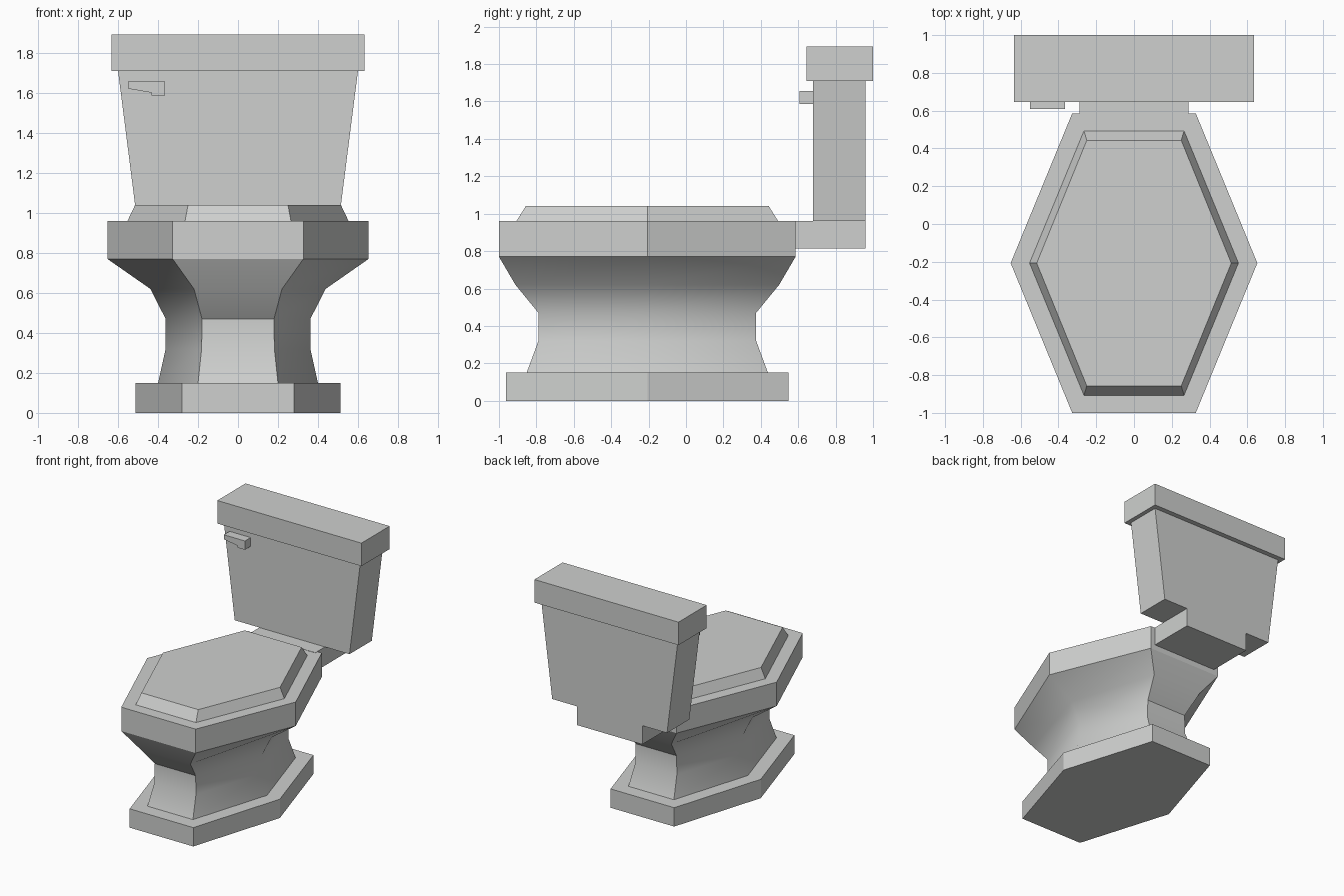
import bpy, bmesh, math

cube = bpy.data.objects.get("Cube")
if cube:
    bpy.data.objects.remove(cube, do_unlink=True)

porcelain = bpy.data.materials.new("grey_porcelain")
porcelain.use_nodes = True
GREY = (0.62, 0.63, 0.62, 1)
porcelain.diffuse_color = GREY
porcelain.node_tree.nodes["Principled BSDF"].inputs["Base Color"].default_value = GREY

BOWL_Y = -0.207  # centre of the hexagonal parts


def loft(name, rings, smooth=False):
    """Skin a stack of point rings and cap both ends."""
    bm = bmesh.new()
    loops = [[bm.verts.new(p) for p in ring] for ring in rings]
    n = len(loops[0])
    for low, high in zip(loops, loops[1:]):
        for i in range(n):
            j = (i + 1) % n
            bm.faces.new((low[i], low[j], high[j], high[i]))
    bm.faces.new(loops[0][::-1])
    bm.faces.new(loops[-1])
    bmesh.ops.recalc_face_normals(bm, faces=bm.faces)
    mesh = bpy.data.meshes.new(name)
    bm.to_mesh(mesh)
    bm.free()
    mesh.materials.append(porcelain)
    obj = bpy.data.objects.new(name, mesh)
    bpy.context.collection.objects.link(obj)
    if smooth:
        bpy.ops.object.select_all(action="DESELECT")
        obj.select_set(True)
        bpy.context.view_layer.objects.active = obj
        bpy.ops.object.shade_smooth_by_angle(angle=math.radians(38))
    return obj


def hexagon(z, mid, end, half):
    """Long hexagon: half width at the middle and ends, half length."""
    return [(x, BOWL_Y + y, z) for x, y in (
        (-end, -half), (end, -half), (mid, 0), (end, half), (-end, half), (-mid, 0))]


def rect(z, half_x, y0, y1):
    return [(-half_x, y0, z), (half_x, y0, z), (half_x, y1, z), (-half_x, y1, z)]


# Floor plinth, waisted pedestal, rim and closed lid
loft("base_plinth", [hexagon(z, 0.513, 0.28, 0.755) for z in (0, 0.15)])
loft("pedestal_bowl", [
    hexagon(0.15, 0.40, 0.20, 0.645),
    hexagon(0.32, 0.362, 0.182, 0.582),
    hexagon(0.47, 0.362, 0.18, 0.582),
    hexagon(0.62, 0.438, 0.22, 0.705),
    hexagon(0.77, 0.653, 0.327, 0.793)], smooth=True)
loft("bowl_rim", [hexagon(z, 0.653, 0.327, 0.793) for z in (0.77, 0.96)])
loft("seat_lid", [hexagon(0.96, 0.553, 0.265, 0.70),
                  hexagon(1.04, 0.515, 0.25, 0.65)], smooth=True)

# Cistern on its bracket
loft("tank_bracket", [rect(z, 0.288, 0.56, 0.96) for z in (0.813, 0.962)])
loft("tank", [rect(0.962, 0.505, 0.68, 0.96), rect(1.71, 0.60, 0.68, 0.96)])
loft("tank_lid", [rect(z, 0.634, 0.645, 1.0) for z in (1.71, 1.893)])

# Flush lever, extruded from its front outline
lever = ((-0.55, 1.657), (-0.55, 1.622), (-0.432, 1.602),
         (-0.432, 1.587), (-0.365, 1.587), (-0.365, 1.657))
loft("flush_lever", [[(x, y, z) for x, z in lever] for y in (0.608, 0.68)])
